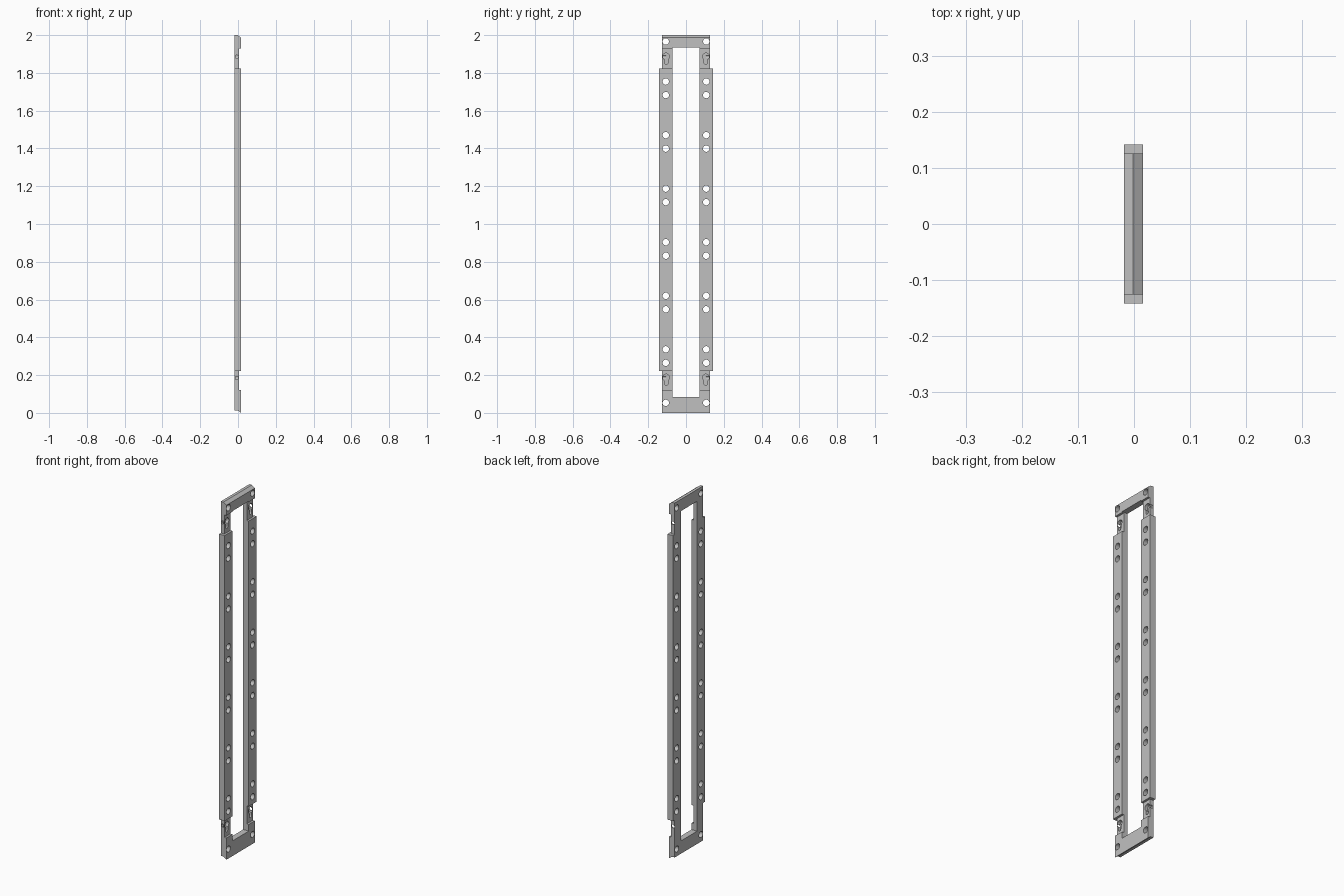
import bpy, bmesh, math
from mathutils import Vector

if "Cube" in bpy.data.objects:
    bpy.data.objects.remove(bpy.data.objects["Cube"], do_unlink=True)

steel = bpy.data.materials.new("grey steel")
steel.use_nodes = True
GREY = (0.53, 0.53, 0.53, 1)
steel.diffuse_color = GREY
steel.node_tree.nodes["Principled BSDF"].inputs["Base Color"].default_value = GREY

X0, X1 = -0.018, 0.016      # back and front of the frame
STEP = 0.004                # front of the thin keyhole tabs
HOLE_Y = 0.107


def prism(bm, points, direction):
    """Closed solid: a planar outline swept along a direction."""
    face = bm.faces.new([bm.verts.new(p) for p in points])
    swept = bmesh.ops.extrude_face_region(bm, geom=[face])["geom"]
    verts = [g for g in swept if isinstance(g, bmesh.types.BMVert)]
    bmesh.ops.translate(bm, verts=verts, vec=Vector(direction))


def box(bm, x, y, z):
    outline = [(x[0], y[0], z[0]), (x[1], y[0], z[0]),
               (x[1], y[1], z[0]), (x[0], y[1], z[0])]
    prism(bm, outline, (0, 0, z[1] - z[0]))


def arc(cy, cz, radius, start, end, steps):
    angles = [math.radians(start + (end - start) * i / steps) for i in range(steps + 1)]
    return [(cy + radius * math.cos(a), cz + radius * math.sin(a)) for a in angles]


def finish(bm, name):
    bmesh.ops.recalc_face_normals(bm, faces=bm.faces)
    mesh = bpy.data.meshes.new(name)
    bm.to_mesh(mesh)
    bm.free()
    mesh.materials.append(steel)
    obj = bpy.data.objects.new(name, mesh)
    bpy.context.collection.objects.link(obj)
    return obj


def combine(target, tool, operation):
    mod = target.modifiers.new(operation.lower(), "BOOLEAN")
    mod.operation, mod.object = operation, tool
    mod.solver, mod.use_self = "EXACT", True
    bpy.context.view_layer.objects.active = target
    bpy.ops.object.modifier_apply(modifier=mod.name)
    bpy.data.objects.remove(tool, do_unlink=True)


# Frame body: side profile with sloped ends and stepped-back tabs
profile = [(X0, 0.013), (-0.002, 0.013), (X1, 0), (X1, 0.122), (STEP, 0.122),
           (STEP, 0.223), (X1, 0.223), (X1, 1.823), (STEP, 1.823),
           (STEP, 1.93), (X1, 1.93), (X1, 1.987), (-0.002, 2), (X0, 2)]
bm = bmesh.new()
prism(bm, [(x, -0.126, z) for x, z in profile], (0, 0.252, 0))
frame = finish(bm, "mounting_frame")

# Wider outer flanges along both rails
bm = bmesh.new()
for side in (-1, 1):
    box(bm, (X0, X1), sorted((side * 0.11, side * 0.142)), (0.223, 1.823))
combine(frame, finish(bm, "rail_flanges"), "UNION")

# Central opening
bm = bmesh.new()
box(bm, (-0.1, 0.1), (-0.072, 0.072), (0.085, 1.934))
combine(frame, finish(bm, "opening_cutter"), "DIFFERENCE")

# Paired round holes up each rail
bm = bmesh.new()
for side in (-1, 1):
    for first in (0.053, 0.265):
        for i in range(7):
            ring = arc(side * HOLE_Y, first + i * 0.2835, 0.017, 0, 345, 23)
            prism(bm, [(-0.1, y, z) for y, z in ring], (0.2, 0, 0))
combine(frame, finish(bm, "hole_cutter"), "DIFFERENCE")

# Blind keyholes in the tabs
bm = bmesh.new()
for side in (-1, 1):
    for z in (0.187, 1.887):
        cy = side * 0.105
        outline = arc(cy, z, 0.018, -60, 240, 20) + arc(cy, z - 0.033, 0.009, 180, 360, 8)
        prism(bm, [(-0.013, y, h) for y, h in outline], (0.05, 0, 0))
combine(frame, finish(bm, "keyhole_cutter"), "DIFFERENCE")

# Small side holes leading into the keyholes
bm = bmesh.new()
for side in (-1, 1):
    for z in (0.185, 1.885):
        ring = arc(-0.007, z, 0.009, 0, 337.5, 15)
        prism(bm, [(x, side * 0.105, h) for x, h in ring], (0, side * 0.05, 0))
combine(frame, finish(bm, "side_hole_cutter"), "DIFFERENCE")

# Smooth hole walls with crisp edges
frame.select_set(True)
bpy.context.view_layer.objects.active = frame
bpy.ops.object.shade_smooth_by_angle(angle=math.radians(30))
